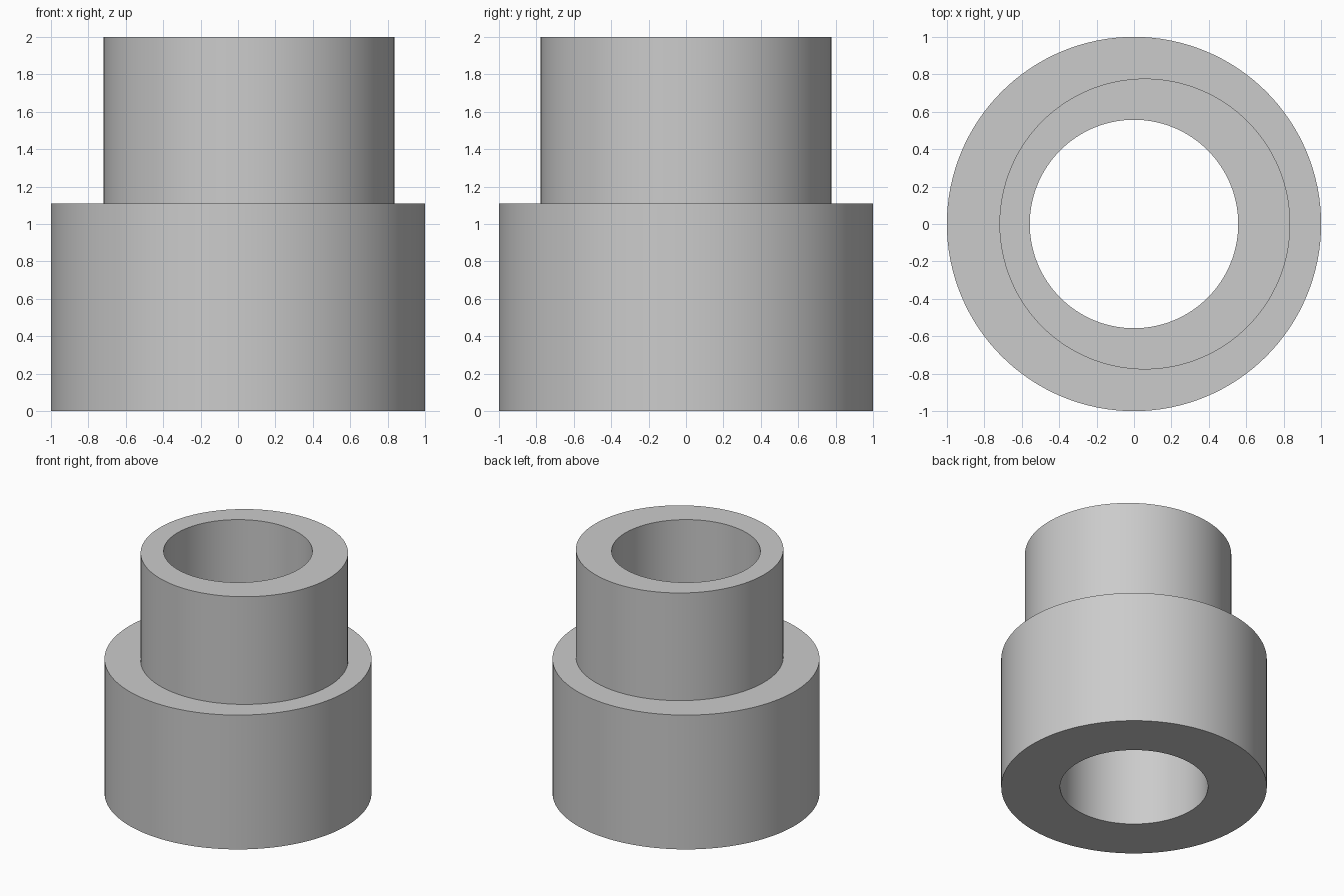
import bpy
import bmesh
from math import cos, sin, tau, radians

cube = bpy.data.objects.get("Cube")
if cube:
    bpy.data.objects.remove(cube, do_unlink=True)

SEGMENTS = 128
BORE, BASE, NECK = 0.557, 1.0, 0.777
NECK_SHIFT = 0.058
SHOULDER, TOP = 1.11, 2.0

# Plain grey
grey = bpy.data.materials.new("plain grey")
grey.use_nodes = True
colour = (0.6, 0.6, 0.6, 1)
grey.diffuse_color = colour
grey.node_tree.nodes["Principled BSDF"].inputs["Base Color"].default_value = colour

bm = bmesh.new()


def ring(radius, z, shift=0):
    return [bm.verts.new((shift + radius * cos(tau * i / SEGMENTS),
                          radius * sin(tau * i / SEGMENTS), z))
            for i in range(SEGMENTS)]


# Closed section: base, shoulder, off-centre neck, then back down the bore
rings = [
    ring(BORE, 0),
    ring(BASE, 0),
    ring(BASE, SHOULDER),
    ring(NECK, SHOULDER, NECK_SHIFT),
    ring(NECK, TOP, NECK_SHIFT),
    ring(BORE, TOP),
]
for lower, upper in zip(rings, rings[1:] + rings[:1]):
    for i in range(SEGMENTS):
        j = (i + 1) % SEGMENTS
        bm.faces.new((lower[i], lower[j], upper[j], upper[i]))
bmesh.ops.recalc_face_normals(bm, faces=bm.faces)

mesh = bpy.data.meshes.new("eccentric_bushing")
bm.to_mesh(mesh)
bm.free()
mesh.materials.append(grey)

# Eccentric stepped bushing
bushing = bpy.data.objects.new("eccentric_bushing", mesh)
bpy.context.collection.objects.link(bushing)
bpy.ops.object.select_all(action='DESELECT')
bushing.select_set(True)
bpy.context.view_layer.objects.active = bushing
bpy.ops.object.shade_smooth_by_angle(angle=radians(30))
